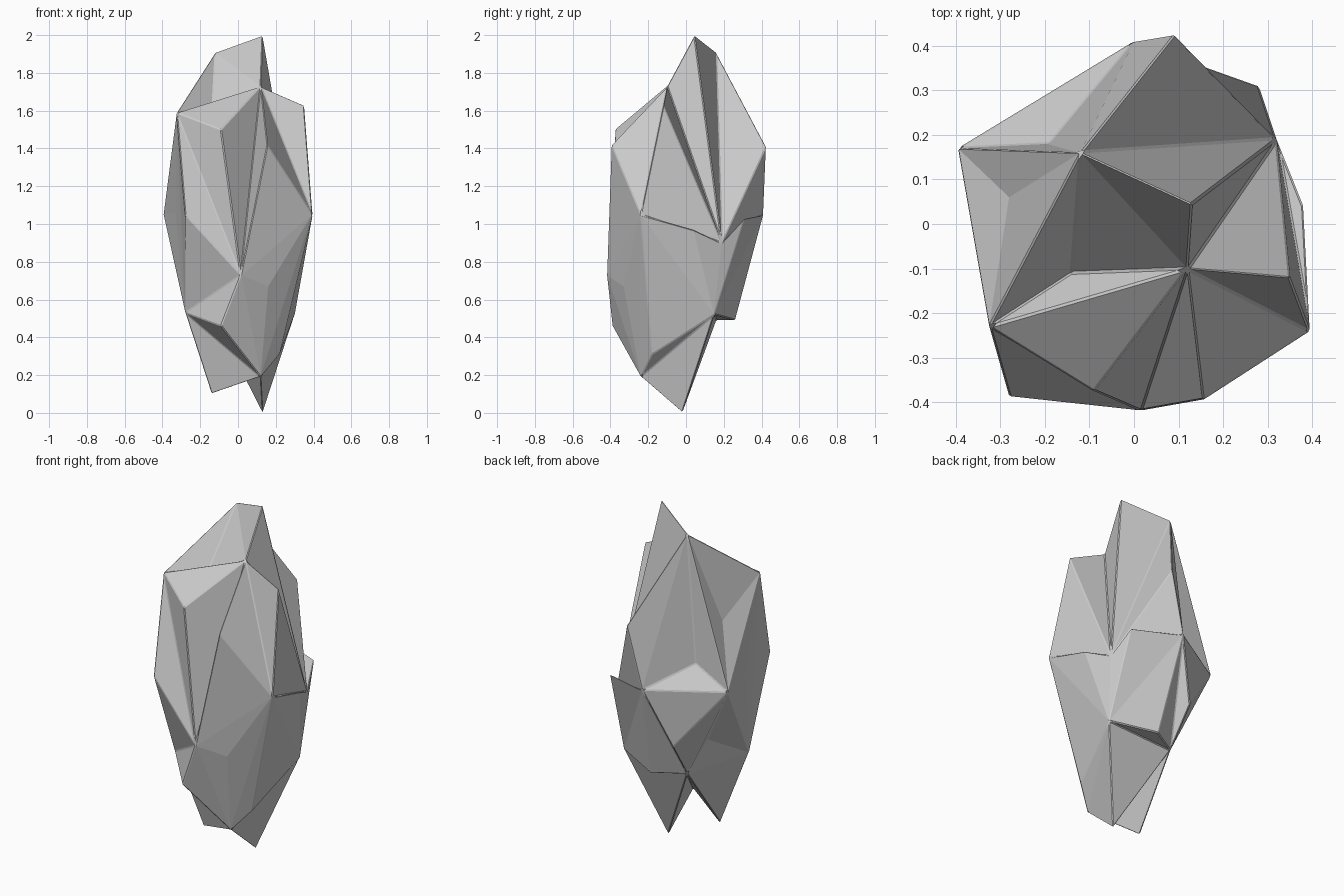
import bpy, bmesh

if "Cube" in bpy.data.objects:
    bpy.data.objects.remove(bpy.data.objects["Cube"])

# Stretched, jittered icosahedron corners of the crystal
corners = {
    'C': (-.12, .16, 1.91), 'G': (.12, -.10, 1.73), 'H': (-.325, -.23, 1.59),
    'E': (.32, .19, .90), 'B': (-.395, .17, 1.05), 'T': (0, .41, 1.05),
    'L': (.395, -.24, 1.05), 'J': (.015, -.42, .73), 'I': (-.28, -.19, .53),
    'V': (.30, .15, .52), 'S': (.12, -.24, .19), 'X': (-.12, .16, .49),
}

# Each triangular side is poked: raised or sunk at its own centre point
pokes = {
    'CGE': (.13, .045, 2.0), 'CHG': (-.14, -.11, 1.55), 'CHB': (-.28, .06, 1.40),
    'CBT': (-.19, .18, 1.17), 'CTE': (.09, .425, 1.41), 'GHJ': (-.09, -.375, 1.50),
    'GJL': (.155, -.395, 1.42), 'GLE': (.35, -.12, 1.63), 'HIJ': (-.28, -.388, 1.05),
    'HBI': (-.33, -.08, 1.06), 'ELV': (.38, .04, .97), 'LVS': (.22, -.18, .31),
    'LJS': (.16, -.33, .67), 'JSI': (-.09, -.39, .46), 'SIX': (-.14, -.12, .10),
    'SVX': (.13, -.02, 0), 'ETV': (.28, .31, 1.03), 'TVX': (.05, .26, .49),
    'BTX': (-.13, .31, .71), 'BIX': (-.19, .07, .68),
}

bm = bmesh.new()
v = {k: bm.verts.new(p) for k, p in corners.items()}
for tri, p in pokes.items():
    tip = bm.verts.new(p)
    for a, b in zip(tri, tri[1:] + tri[0]):
        bm.faces.new((v[a], v[b], tip))
bmesh.ops.recalc_face_normals(bm, faces=bm.faces)

mesh = bpy.data.meshes.new("crystal_rock")
bm.to_mesh(mesh)
bm.free()
rock = bpy.data.objects.new("crystal_rock", mesh)
bpy.context.collection.objects.link(rock)

# Slightly worn edges
bev = rock.modifiers.new("worn_edges", 'BEVEL')
bev.width = .005
bev.segments = 1
bev.limit_method = 'ANGLE'
bev.angle_limit = .52
